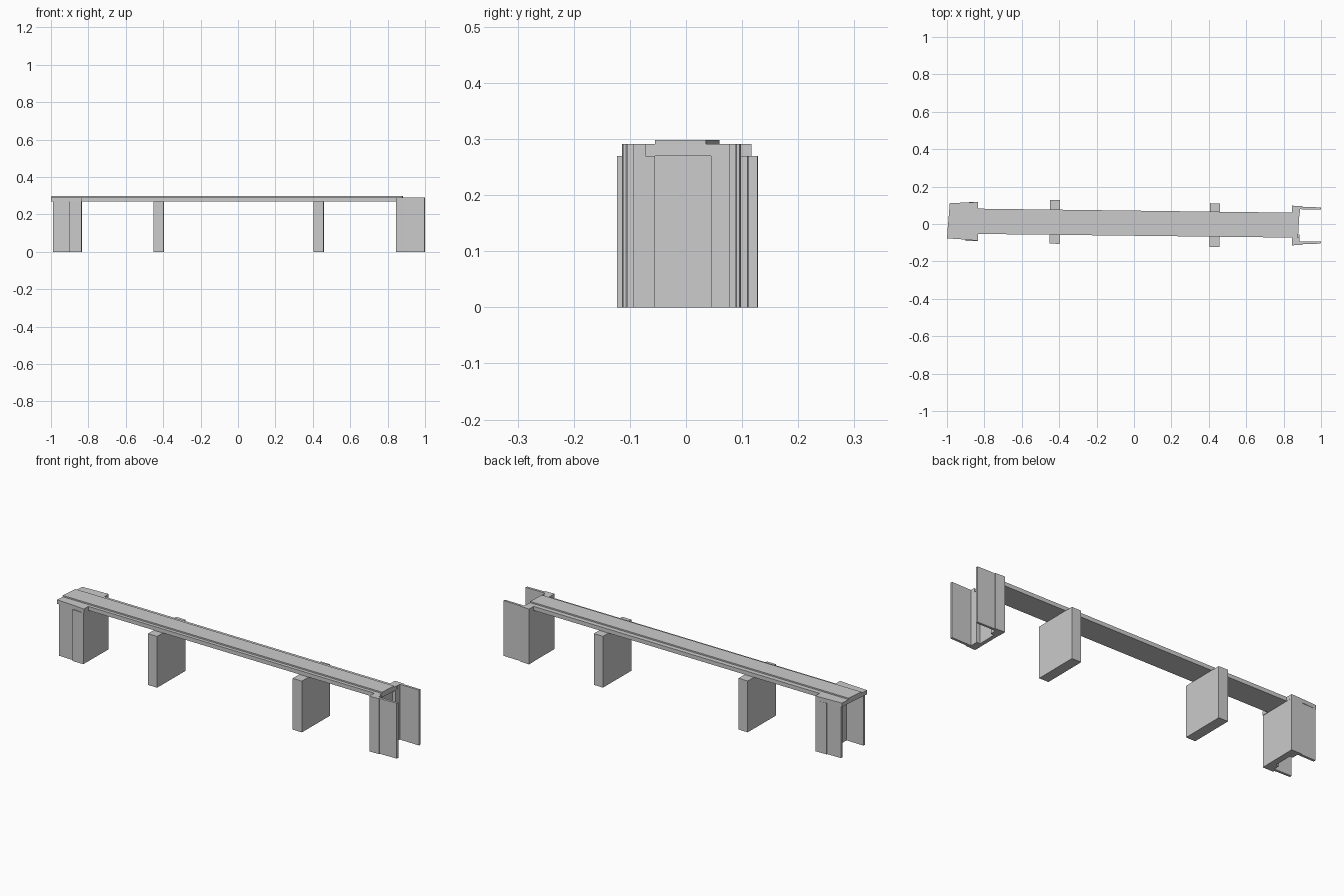
import bpy, bmesh

DECK_BOTTOM, SLAB_TOP, ROAD_TOP = 0.27, 0.291, 0.298


def prism(name, outline, z0, z1):
    """Extrude a plan outline (x, y) from z0 to z1."""
    bm = bmesh.new()
    face = bm.faces.new([bm.verts.new((x, y, z0)) for x, y in outline])
    ext = bmesh.ops.extrude_face_region(bm, geom=[face])
    verts = [g for g in ext["geom"] if isinstance(g, bmesh.types.BMVert)]
    bmesh.ops.translate(bm, verts=verts, vec=(0, 0, z1 - z0))
    bmesh.ops.recalc_face_normals(bm, faces=bm.faces)
    mesh = bpy.data.meshes.new(name)
    bm.to_mesh(mesh)
    bm.free()
    obj = bpy.data.objects.new(name, mesh)
    bpy.context.collection.objects.link(obj)
    return obj


# Lower deck slab, slightly skewed and flared over the left abutment
prism("deck_slab", [
    (-1.0, -0.077), (-0.9, -0.083), (-0.835, -0.09), (-0.835, -0.053),
    (0.875, -0.073), (0.885, 0.06),
    (-0.835, 0.082), (-0.835, 0.117), (-0.9, 0.115), (-0.985, 0.111),
], DECK_BOTTOM, SLAB_TOP)

# Raised roadway strip
prism("roadway", [
    (-0.997, -0.034), (0.878, -0.055), (0.883, 0.036), (-0.989, 0.06),
], SLAB_TOP, ROAD_TOP)

# Two wall piers
for name, x, y in (("left_pier", -0.423, 0.011), ("right_pier", 0.432, -0.006)):
    prism(name, [(x - 0.028, y - 0.116), (x + 0.026, y - 0.117),
                 (x + 0.028, y + 0.116), (x - 0.026, y + 0.117)], 0, DECK_BOTTOM)

# Left abutment: cross wall with recess, and two wings reaching outwards
prism("left_abutment", [
    (-0.838, -0.09), (-0.835, 0.117), (-0.9, 0.116), (-0.9, 0.112),
    (-0.98, 0.111), (-0.98, 0.098), (-0.885, 0.099), (-0.885, 0.064),
    (-0.868, 0.064), (-0.87, -0.036), (-0.887, -0.036), (-0.887, -0.068),
    (-0.988, -0.066), (-0.988, -0.078), (-0.9, -0.081), (-0.9, -0.09),
], 0, DECK_BOTTOM)

# Right abutment wall below the deck
prism("right_abutment_wall", [
    (0.845, -0.11), (0.885, -0.109), (0.885, -0.055), (0.865, -0.055),
    (0.867, 0.045), (0.885, 0.045), (0.887, 0.095), (0.847, 0.097),
], 0, DECK_BOTTOM)

# Right abutment corner posts and open wings, rising beside the deck
prism("right_front_wing", [
    (0.845, -0.114), (0.9, -0.112), (0.9, -0.108), (0.998, -0.105),
    (1.0, -0.093), (0.885, -0.094), (0.885, -0.072), (0.845, -0.072),
], 0, SLAB_TOP)
prism("right_back_wing", [
    (0.845, 0.098), (0.9, 0.095), (0.9, 0.091), (1.0, 0.089),
    (1.0, 0.077), (0.888, 0.079), (0.886, 0.06), (0.845, 0.06),
], 0, SLAB_TOP)
